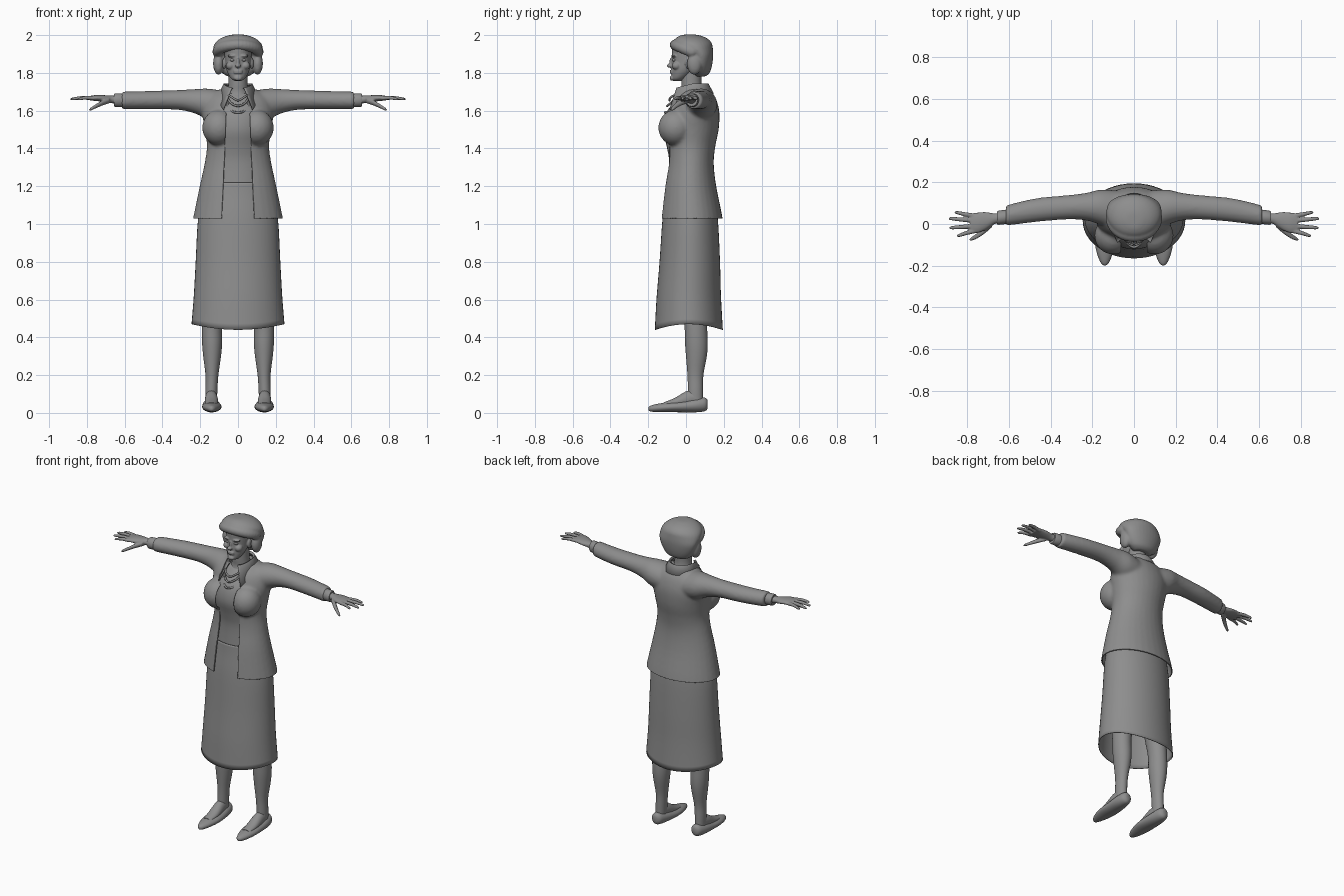
import bpy, bmesh, math
from mathutils import Vector, Matrix

cube = bpy.data.objects.get("Cube")
if cube:
    bpy.data.objects.remove(cube, do_unlink=True)

grey = bpy.data.materials.new("neutral grey")
grey.use_nodes = True
tone = (0.27, 0.27, 0.27, 1)
grey.diffuse_color = tone
grey.node_tree.nodes["Principled BSDF"].inputs["Base Color"].default_value = tone


def finish(name, bm, mirror=False, angle=50):
    """Turn a bmesh into a smooth shaded, optionally mirrored object."""
    mesh = bpy.data.meshes.new(name)
    bm.to_mesh(mesh)
    bm.free()
    mesh.materials.append(grey)
    ob = bpy.data.objects.new(name, mesh)
    bpy.context.collection.objects.link(ob)
    if mirror:
        mod = ob.modifiers.new("Mirror", "MIRROR")
        mod.use_mirror_merge = False
    bpy.ops.object.select_all(action="DESELECT")
    bpy.context.view_layer.objects.active = ob
    ob.select_set(True)
    bpy.ops.object.shade_smooth_by_angle(angle=math.radians(angle))
    return ob


def spline(points, steps):
    """Catmull-Rom interpolation through tuples of any length."""
    pts = [Vector(p) for p in points]
    out = []
    for i in range(len(pts) - 1):
        p0, p1, p2 = pts[max(i - 1, 0)], pts[i], pts[i + 1]
        p3 = pts[min(i + 2, len(pts) - 1)]
        for s in range(steps):
            t = s / steps
            m1, m2 = (p2 - p0) / 2, (p3 - p1) / 2
            out.append(p1 + m1 * t + (3 * (p2 - p1) - 2 * m1 - m2) * t * t
                       + (2 * (p1 - p2) + m1 + m2) * t ** 3)
    return out + [pts[-1]]


def loft(bm, axis, stations, steps=4, seg=32, caps=True, flip=1):
    """Skin ellipses (position, centre a, centre b, radius a, radius b) along an axis."""
    rings = []
    for t, ca, cb, ra, rb in spline(stations, steps):
        ring = []
        for k in range(seg):
            w = math.tau * k / seg
            a, b = ca + ra * math.cos(w), cb + rb * math.sin(w)
            co = {"X": (t * flip, a, b), "Y": (a, t, b), "Z": (a, b, t)}[axis]
            ring.append(bm.verts.new(co))
        rings.append(ring)
    faces = []
    for r, q in zip(rings, rings[1:]):
        for k in range(seg):
            n = (k + 1) % seg
            faces.append(bm.faces.new((r[k], r[n], q[n], q[k])))
    if caps:
        faces += [bm.faces.new(rings[0]), bm.faces.new(rings[-1])]
    bmesh.ops.recalc_face_normals(bm, faces=faces)


def ball(bm, centre, radii, seg=24):
    mat = Matrix.Translation(centre) @ Matrix.Diagonal((*radii, 1))
    bmesh.ops.create_uvsphere(bm, u_segments=seg, v_segments=seg // 2, radius=1, matrix=mat)


def lofted(name, axis, stations, mirror=False, **kw):
    bm = bmesh.new()
    loft(bm, axis, stations, **kw)
    return finish(name, bm, mirror)


def fused(name, bm, voxel, smooth):
    """Melt overlapping volumes into one skin and return it as a bmesh."""
    ob = finish(name + "_volume", bm)
    mod = ob.modifiers.new("Remesh", "REMESH")
    mod.mode, mod.voxel_size = "VOXEL", voxel
    mod = ob.modifiers.new("Smooth", "SMOOTH")
    mod.factor, mod.iterations = 0.5, smooth
    deps = bpy.context.evaluated_depsgraph_get()
    mesh = bpy.data.meshes.new_from_object(ob.evaluated_get(deps))
    bpy.data.objects.remove(ob, do_unlink=True)
    out = bmesh.new()
    out.from_mesh(mesh)
    return out


def cord(name, points, radius):
    """A round cord through the given points."""
    curve = bpy.data.curves.new(name, "CURVE")
    curve.dimensions, curve.bevel_depth, curve.bevel_resolution = "3D", radius, 2
    path = spline(points, 6)
    line = curve.splines.new("POLY")
    line.points.add(len(path) - 1)
    for p, co in zip(line.points, path):
        p.co = (*co, 1)
    curve.materials.append(grey)
    ob = bpy.data.objects.new(name, curve)
    bpy.context.collection.objects.link(ob)


# Jacket: torso, bust and sleeves melted together, then opened at hem and front
torso = [(.96, 0, .025, .25, .17), (1.03, 0, .027, .238, .167), (1.2, 0, .02, .203, .14),
         (1.32, 0, .023, .177, .124), (1.41, 0, .028, .165, .127), (1.5, 0, .035, .175, .138),
         (1.59, 0, .045, .19, .132), (1.66, 0, .05, .17, .11), (1.7, 0, .055, .125, .08),
         (1.72, 0, .055, .07, .06)]
sleeve = [(.08, .06, 1.62, .1, .085), (.16, .08, 1.635, .085, .082), (.23, .083, 1.65, .066, .064),
          (.32, .08, 1.657, .058, .052), (.45, .069, 1.656, .057, .049), (.55, .053, 1.655, .053, .047),
          (.615, .04, 1.655, .048, .046)]
bm = bmesh.new()
loft(bm, "Z", torso)
for side in (-1, 1):
    loft(bm, "X", sleeve, flip=side)
    ball(bm, (side * .1, -.055, 1.51), (.09, .092, .095))
bm = fused("jacket", bm, .009, 6)


def cut(point, normal, clear=False):
    bmesh.ops.bisect_plane(bm, geom=bm.verts[:] + bm.edges[:] + bm.faces[:], plane_co=point,
                           plane_no=normal, clear_inner=clear)


cut((0, 0, 1.03), (0, 0, 1), True)
for side in (-1, 1):
    cut((side * .07, 0, 1.4), (side, 0, .045))
gap = []
for f in bm.faces:
    c = f.calc_center_median()
    if c.y < .01 and abs(c.x) < .07 + .045 * (1.4 - c.z):
        gap.append(f)
bmesh.ops.delete(bm, geom=gap, context="FACES")
jacket = finish("jacket", bm)
thick = jacket.modifiers.new("Solidify", "SOLIDIFY")
thick.thickness, thick.offset = .006, -1

# Blouse under the jacket
lofted("blouse", "Z", [(1.14, 0, .02, .16, .118), (1.32, 0, .023, .155, .112),
                       (1.41, 0, .02, .15, .122), (1.5, 0, .015, .155, .137),
                       (1.59, 0, .025, .15, .128), (1.66, 0, .045, .12, .095),
                       (1.7, 0, .05, .07, .06)])

# Skirt with a hem dipping at front and back
bm = bmesh.new()
loft(bm, "Z", [(.47, 0, .015, .246, .18), (.62, 0, .015, .234, .17), (.8, 0, .02, .224, .16),
               (1.02, 0, .022, .212, .147), (1.15, 0, .02, .187, .13), (1.22, 0, .02, .172, .124)],
     seg=48, caps=False)
for v in bm.verts:
    if v.co.z < .6:
        v.co.z -= .03 * ((v.co.y - .015) / .18) ** 2 * (.6 - v.co.z) / .13
skirt = finish("skirt", bm)
thick = skirt.modifiers.new("Solidify", "SOLIDIFY")
thick.thickness, thick.offset = .004, -1

# Legs, feet and shoes
lofted("leg", "Z", [(.05, .142, .05, .03, .04), (.12, .141, .05, .032, .04),
                    (.2, .138, .05, .034, .042), (.3, .137, .055, .047, .055),
                    (.37, .137, .055, .053, .06), (.46, .137, .052, .054, .06),
                    (.6, .125, .045, .062, .07), (.95, .105, .03, .085, .09)], mirror=True)
lofted("foot", "Y", [(-.12, .14, .045, .026, .01), (-.06, .14, .054, .034, .025),
                     (0, .141, .07, .034, .044), (.05, .142, .08, .03, .045)], mirror=True)
lofted("shoe", "Y", [(-.198, .14, .022, .006, .008), (-.185, .14, .023, .02, .016),
                     (-.14, .14, .027, .038, .023), (-.08, .139, .031, .05, .027),
                     (-.02, .139, .034, .05, .031), (.05, .142, .04, .045, .037),
                     (.1, .142, .045, .033, .036), (.115, .142, .045, .014, .02)], mirror=True)

# Inner cuffs and hands
lofted("cuff", "X", [(.6, .036, 1.655, .034, .036), (.65, .03, 1.656, .034, .036),
                     (.656, .03, 1.656, .028, .03)], mirror=True, steps=2)
bm = bmesh.new()
loft(bm, "X", [(.64, .03, 1.657, .025, .023), (.67, .025, 1.66, .026, .02),
               (.71, .015, 1.664, .042, .018), (.75, .006, 1.667, .049, .016),
               (.785, .004, 1.666, .046, .012)])
for base, tip, reach in ((.038, .055, .86), (.016, .026, .888), (-.01, -.018, .885), (-.032, -.055, .85)):
    loft(bm, "X", [(.76, base, 1.665, .012, .011), ((.76 + reach) / 2, (base + tip) / 2, 1.668, .0105, .01),
                   (reach - .01, tip, 1.662, .008, .007), (reach, tip, 1.66, .003, .003)], seg=12)
loft(bm, "X", [(.68, .005, 1.655, .02, .016), (.72, -.032, 1.64, .017, .014),
               (.755, -.058, 1.622, .013, .011), (.78, -.072, 1.608, .009, .008),
               (.788, -.075, 1.604, .003, .003)], seg=12)
bm = fused("hand", bm, .004, 2)
finish("hand", bm, mirror=True)

# Neck and head
lofted("neck", "Z", [(1.62, 0, .03, .085, .085), (1.69, 0, .035, .06, .06),
                     (1.74, 0, .028, .05, .053), (1.82, 0, .03, .05, .055)])
bm = bmesh.new()
loft(bm, "Z", [(1.757, 0, -.045, .018, .02), (1.768, 0, -.04, .035, .036),
               (1.79, 0, -.025, .05, .052), (1.82, 0, -.008, .062, .069),
               (1.86, 0, .008, .068, .084), (1.9, 0, .014, .071, .089),
               (1.94, 0, .012, .07, .084), (1.975, 0, .015, .045, .055)])
ball(bm, (0, -.074, 1.772), (.022, .012, .014))          # chin
ball(bm, (0, -.077, 1.852), (.009, .012, .03))           # nose bridge
ball(bm, (0, -.084, 1.838), (.015, .017, .011))          # nose tip
for z in (1.801, 1.811):
    ball(bm, (0, -.077, z), (.024, .009, .006))          # lips
for side in (-1, 1):
    ball(bm, (side * .03, -.062, 1.89), (.026, .016, .008))  # brows
    ball(bm, (side * .04, -.05, 1.838), (.024, .025, .022))  # cheeks
    ball(bm, (side * .073, .015, 1.85), (.01, .02, .03))     # ears
bm = fused("head", bm, .004, 2)
finish("head", bm)
bm = bmesh.new()
ball(bm, (.029, -.062, 1.868), (.014, .012, .008))
finish("eye", bm, mirror=True)

# Hair: full crown, swept fringe roll and side puffs
bm = bmesh.new()
loft(bm, "Z", [(1.782, 0, .075, .055, .03), (1.8, 0, .077, .085, .048), (1.84, 0, .078, .112, .06),
               (1.89, 0, .078, .128, .066), (1.93, 0, .052, .132, .09), (1.96, 0, .035, .12, .1),
               (1.985, 0, .028, .088, .08), (2, 0, .022, .045, .045), (2.003, 0, .022, .015, .015)])
for side in (-1, 1):
    ball(bm, (side * .103, .045, 1.85), (.029, .04, .06))
for i in range(21):
    w = math.pi * (i / 20 - .5)
    ball(bm, (.106 * math.sin(w), .03 - .083 * math.cos(w), 1.912 + .036 * math.cos(w)),
         (.03, .034, .03), 16)
bm = fused("hair", bm, .006, 4)
finish("hair", bm)

# Collar: a folded band round the neck ending in two pointed tips
bm = bmesh.new()
rows = []
for i in range(33):
    w = math.radians(155) * (i / 16 - 1)
    s, c = math.sin(w), math.cos(w)
    front = max(0, -c)
    tip = max(0, abs(i - 16) - 10) / 6
    inner = (.066 * s, .04 + .066 * c - .02 * front, 1.735 - .02 * front)
    fold = (.074 * s, .042 + .075 * c - .025 * front, 1.742 - .025 * front)
    outer = (.1 * s + math.copysign(.035 * tip, s), .045 + .1 * c - .045 * tip * front,
             1.69 - .085 * tip)
    rows.append([bm.verts.new(p) for p in (inner, fold, outer)])
for r, q in zip(rows, rows[1:]):
    for k in range(2):
        bm.faces.new((r[k], q[k], q[k + 1], r[k + 1]))
bmesh.ops.recalc_face_normals(bm, faces=bm.faces)
collar = finish("collar", bm)
thick = collar.modifiers.new("Solidify", "SOLIDIFY")
thick.thickness, thick.offset = .006, 0

# Necklace strands
for n, drop in enumerate((1.655, 1.625, 1.59)):
    half = [(.058, .04, 1.72), (.058 + .004 * n, -.025, 1.69), (.038 + .004 * n, -.075, drop + .02)]
    low = (0, -.088 - .012 * n, drop)
    cord("necklace_strand", half + [low] + [(-x, y, z) for x, y, z in reversed(half)], .006)
